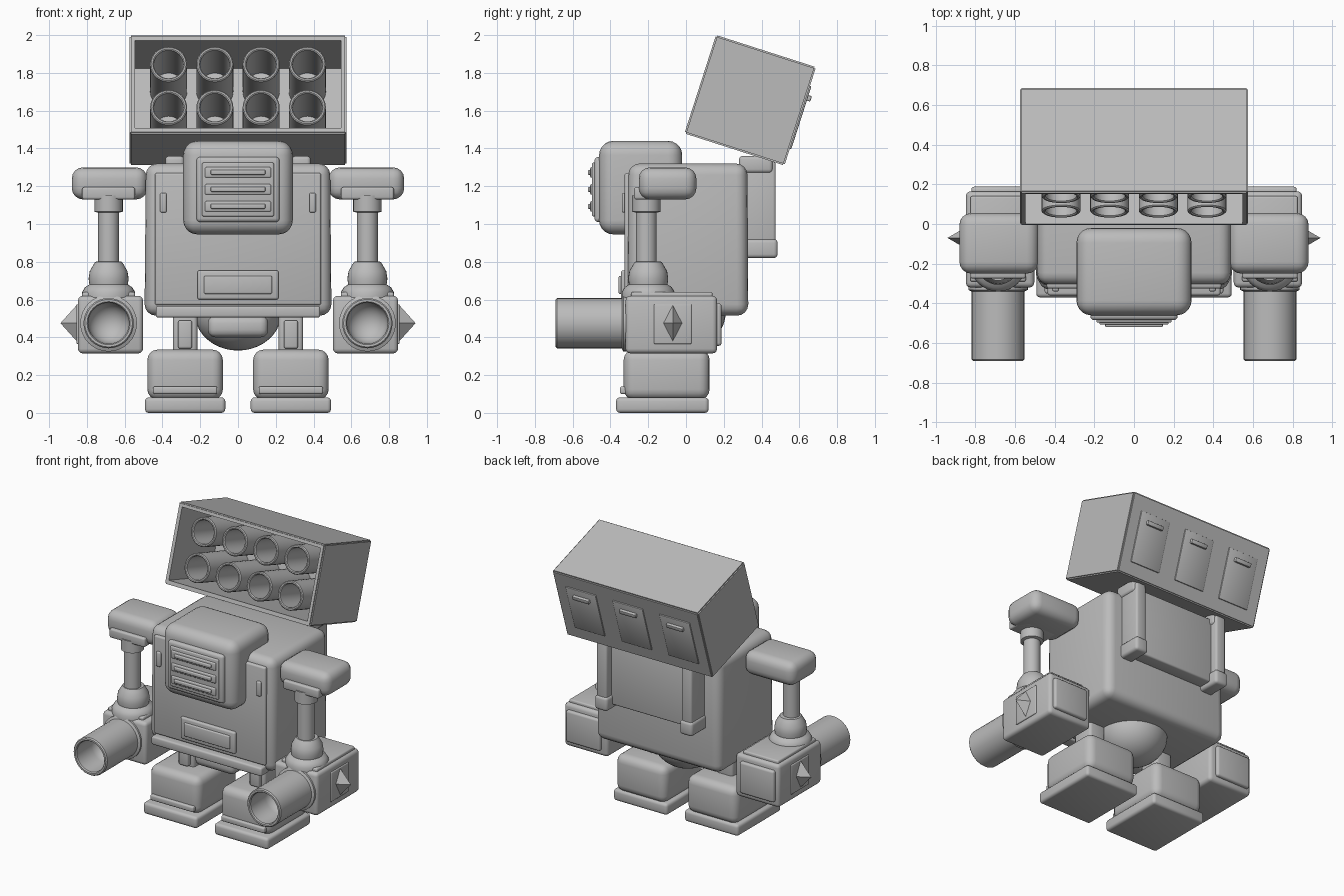
import bpy, bmesh, math
from mathutils import Matrix, Vector

if "Cube" in bpy.data.objects:
    bpy.data.objects.remove(bpy.data.objects["Cube"], do_unlink=True)

grey = bpy.data.materials.new("plain_grey")
grey.use_nodes = True
grey.diffuse_color = (0.5, 0.5, 0.5, 1)
grey.node_tree.nodes["Principled BSDF"].inputs["Base Color"].default_value = (0.5, 0.5, 0.5, 1)


def finish(name, bm, frame=None):
    bmesh.ops.recalc_face_normals(bm, faces=bm.faces)
    if frame:
        bmesh.ops.transform(bm, matrix=frame, verts=bm.verts)
    mesh = bpy.data.meshes.new(name)
    bm.to_mesh(mesh)
    bm.free()
    mesh.materials.append(grey)
    obj = bpy.data.objects.new(name, mesh)
    bpy.context.collection.objects.link(obj)
    bpy.ops.object.select_all(action='DESELECT')
    obj.select_set(True)
    bpy.context.view_layer.objects.active = obj
    bpy.ops.object.shade_smooth_by_angle(angle=math.radians(35))
    return obj


def box(name, x, y, z, bevel=0.01, segs=3, frame=None, taper=1.0):
    """Rounded box from (min, max) ranges; taper scales the top in x and y."""
    bm = bmesh.new()
    bmesh.ops.create_cube(bm, size=1)
    mid = [sum(r) / 2 for r in (x, y, z)]
    for v in bm.verts:
        k = taper if v.co.z > 0 else 1
        v.co = Vector((mid[0] + v.co.x * (x[1] - x[0]) * k,
                       mid[1] + v.co.y * (y[1] - y[0]) * k,
                       mid[2] + v.co.z * (z[1] - z[0])))
    if bevel:
        bmesh.ops.bevel(bm, geom=bm.edges[:], offset=bevel, segments=segs,
                        profile=0.5, affect='EDGES', clamp_overlap=True)
    return finish(name, bm, frame)


def lathe(name, profile, centre, forward=False, frame=None, steps=32):
    """Spin (radius, height) points around z, or around -y when forward."""
    bm = bmesh.new()
    verts = [bm.verts.new((r, 0, h)) for r, h in profile]
    edges = [bm.edges.new(p) for p in zip(verts, verts[1:])]
    bmesh.ops.spin(bm, geom=verts + edges, cent=(0, 0, 0), axis=(0, 0, 1),
                   angle=math.tau, steps=steps, use_duplicate=False)
    bmesh.ops.remove_doubles(bm, verts=bm.verts, dist=0.0001)
    m = Matrix.Translation(centre)
    if forward:
        m = m @ Matrix.Rotation(math.pi / 2, 4, 'X')
    return finish(name, bm, frame @ m if frame else m)


def span(c, w):
    return (c - w / 2, c + w / 2)


# Torso and front details
box("torso", (-0.495, 0.495), (-0.31, 0.33), (0.515, 1.32), 0.06, 4, taper=0.985)
box("torso_front_plate", (-0.44, 0.44), (-0.325, -0.25), (0.57, 1.27), 0.012)
box("waist_lip", (-0.435, 0.435), (-0.36, -0.27), (0.505, 0.565), 0.012)
box("belly_plate", (-0.215, 0.215), (-0.345, -0.3), (0.6, 0.755), 0.012)
box("belly_plate_inset", (-0.18, 0.18), (-0.357, -0.33), (0.63, 0.725), 0.008)

# Head with vented face
box("head", (-0.29, 0.29), (-0.46, -0.02), (0.945, 1.44), 0.075, 5)
box("face_frame", (-0.22, 0.22), (-0.485, -0.4), (1.01, 1.355), 0.02)
box("face_panel", (-0.19, 0.19), (-0.497, -0.45), (1.04, 1.325), 0.008)
for i in range(3):
    z = 1.093 + i * 0.09
    box("vent_bar", (-0.175, 0.175), (-0.507, -0.48), span(z, 0.056), 0.008)
    box("vent_slat", (-0.145, 0.145), (-0.52, -0.49), span(z, 0.025), 0.006)

# Pelvis
lathe("pelvis", [(0, -0.2)] + [(0.23 * math.sin(a * math.pi / 20), -0.2 * math.cos(a * math.pi / 20))
      for a in range(1, 11)] + [(0, 0)], (0, -0.02, 0.53))
box("hip_block", (-0.16, 0.16), (-0.28, 0.02), (0.4, 0.515), 0.04)

# Back frame
box("back_panel", (-0.31, 0.31), (0.31, 0.42), (0.85, 1.32), 0.012)
for s in (-1, 1):
    box("back_rail", span(s * 0.335, 0.08), (0.31, 0.475), (0.86, 1.33), 0.015)
    box("rail_foot", span(s * 0.335, 0.1), (0.31, 0.485), (0.82, 0.92), 0.02)
    box("rail_head", span(s * 0.335, 0.1), (0.28, 0.46), (1.27, 1.36), 0.02)

# Tilted launcher, built level about its own centre
tilt = Matrix.Translation((0, 0.34, 1.655)) @ Matrix.Rotation(math.radians(-17.8), 4, 'X')
bm = bmesh.new()
bmesh.ops.create_cube(bm, size=1, matrix=Matrix.Diagonal((1.15, 0.556, 0.547, 1)))
bmesh.ops.bevel(bm, geom=bm.edges[:], offset=0.008, segments=2, affect='EDGES')
front = min(bm.faces, key=lambda f: f.calc_center_median().y)
bmesh.ops.inset_region(bm, faces=[front], thickness=0.03)
cavity = bmesh.ops.extrude_face_region(bm, geom=[front])
bmesh.ops.delete(bm, geom=[front], context='FACES_ONLY')
bmesh.ops.translate(bm, vec=(0, 0.49, 0),
                    verts=[g for g in cavity["geom"] if isinstance(g, bmesh.types.BMVert)])
finish("launcher_box", bm, tilt)

tube = [(0.08, -0.47), (0.098, -0.47), (0.098, -0.006), (0.092, 0),
        (0.084, 0), (0.078, -0.006), (0.078, -0.4), (0, -0.4)]
for i in range(4):
    for z in (-0.12, 0.12):
        lathe("launch_tube", tube, ((i - 1.5) * 0.245, -0.255, z), True, tilt)

for x in (-0.37, 0, 0.37):
    box("rear_hatch", span(x, 0.24), (0.26, 0.286), (-0.18, 0.17), 0.006, 2, tilt)
    box("hatch_handle", span(x, 0.13), (0.28, 0.305), (0.09, 0.12), 0.006, 2, tilt)

for s in (-1, 1):
    # Chest slot
    box("chest_slot", span(s * 0.395, 0.035), (-0.34, -0.3), (1.06, 1.165), 0.01)

    # Shoulder and upper arm
    x = s * 0.685
    box("shoulder", span(s * 0.68, 0.4), (-0.25, 0.055), (1.13, 1.3), 0.06, 4)
    box("shoulder_bracket", span(x, 0.28), (-0.275, -0.12), (1.13, 1.195), 0.012)
    lathe("upper_arm", [(0, 0.7), (0.055, 0.7), (0.055, 1.06), (0.075, 1.065),
                        (0.075, 1.15), (0, 1.15)], (x, -0.21, 0))
    lathe("elbow", [(0, 0.61), (0.14, 0.61), (0.14, 0.64), (0.125, 0.665), (0.102, 0.68),
                    (0.106, 0.71), (0.1, 0.75), (0.08, 0.785), (0.07, 0.8), (0, 0.805)],
          (x, -0.2, 0))

    # Forearm block
    box("forearm", span(s * 0.675, 0.345), (-0.32, 0.165), (0.315, 0.62), 0.025)
    box("forearm_top_plate", span(x, 0.28), (-0.29, 0.14), (0.6, 0.64), 0.01)
    box("forearm_rear_cap", span(x, 0.27), (0.13, 0.188), (0.355, 0.58), 0.015)
    box("forearm_side_plate", span(s * 0.84, 0.03), (-0.17, 0.03), (0.365, 0.575), 0.006)
    bm = bmesh.new()
    bmesh.ops.create_cone(bm, segments=4, radius1=1, radius2=0, depth=1, cap_ends=True)
    place = (Matrix.Translation((s * 0.895, -0.07, 0.475)) @ Matrix.Rotation(s * math.pi / 2, 4, 'Y')
             @ Matrix.Diagonal((0.1, 0.052, 0.09, 1)))
    finish("side_spike", bm, place)

    # Cannon with rounded bore
    bore = [(0.108 * math.cos(a * math.pi / 16), 0.2 - 0.1 * math.sin(a * math.pi / 16)) for a in range(9)]
    lathe("cannon", [(0, -0.05), (0.15, -0.05), (0.15, 0.012), (0.133, 0.02), (0.133, 0.362),
                     (0.126, 0.37), (0.114, 0.37), (0.108, 0.362)] + bore, (x, -0.32, 0.475), True)

    # Leg and foot
    x = s * 0.28
    box("leg_post", span(x, 0.13), (-0.19, -0.03), (0.3, 0.53), 0.02)
    box("leg_front_rib", span(x, 0.075), (-0.22, -0.1), (0.34, 0.49), 0.012)
    box("foot", span(x, 0.4), (-0.33, 0.125), (0.07, 0.335), 0.055, 4)
    box("sole", span(x, 0.425), (-0.37, 0.12), (0, 0.082), 0.02)
    box("toe_strip", span(x, 0.34), (-0.35, -0.28), (0.1, 0.14), 0.01)
